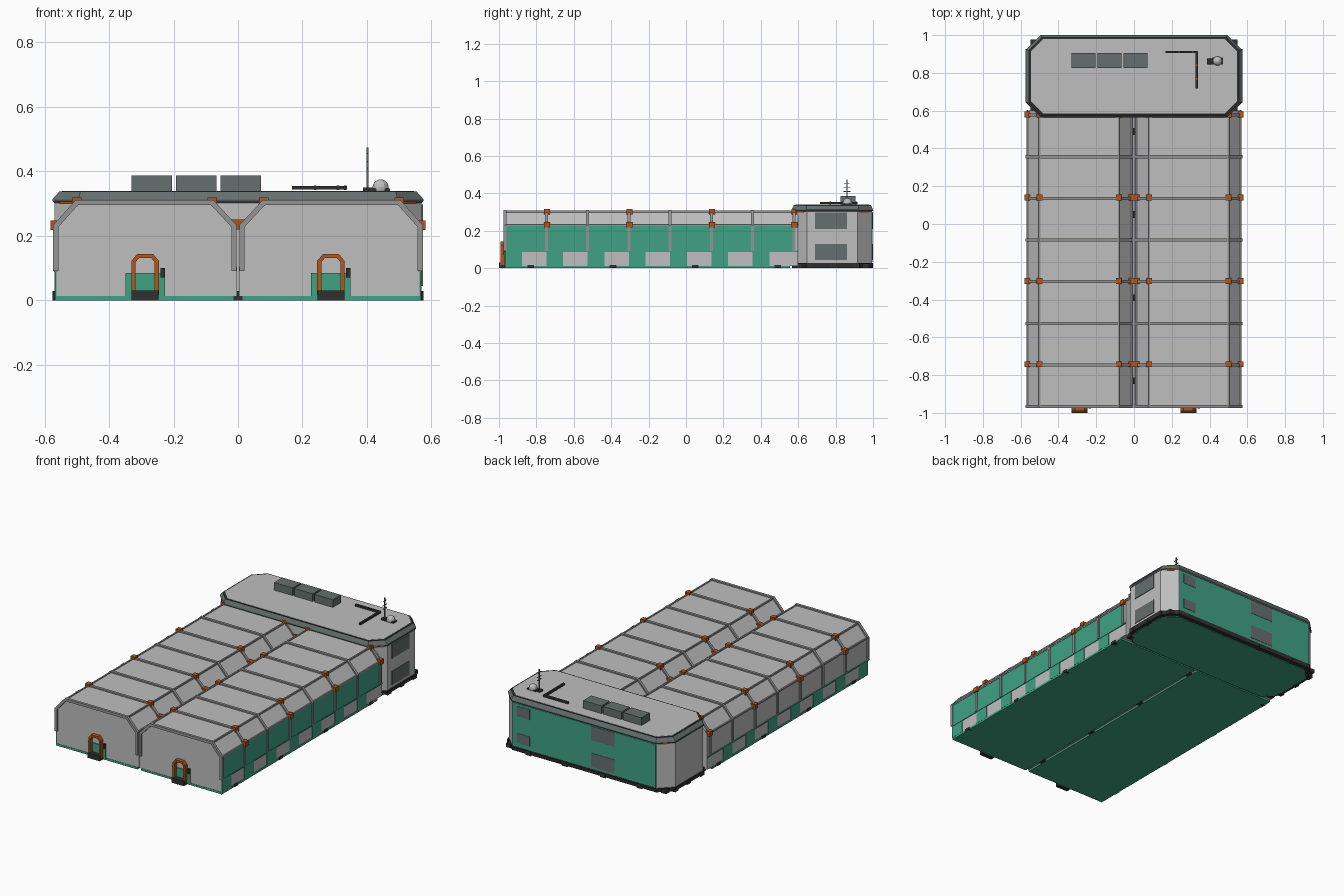
import bpy, bmesh, math
from mathutils import Vector, Matrix

if "Cube" in bpy.data.objects:
    bpy.data.objects.remove(bpy.data.objects["Cube"])


def material(name, *rgb):
    m = bpy.data.materials.new(name)
    m.use_nodes = True
    m.diffuse_color = (*rgb, 1)
    m.node_tree.nodes["Principled BSDF"].inputs["Base Color"].default_value = (*rgb, 1)
    return m


GREY = material("light grey panel", .52, .52, .52)
STEEL = material("steel grey", .30, .30, .30)
TRIM = material("slate trim", .13, .16, .155)
GREEN = material("sea green", .05, .36, .23)
ORANGE = material("burnt orange", .46, .09, .01)
BLACK = material("black", .03, .03, .03)


class Part:
    """Collects simple solids into one object."""

    def __init__(self, name, mat):
        self.name, self.mat, self.bm = name, mat, bmesh.new()

    def box(self, x0, x1, y0, y1, z0, z1):
        mat = Matrix.Translation(((x0 + x1) / 2, (y0 + y1) / 2, (z0 + z1) / 2))
        bmesh.ops.create_cube(self.bm, size=1, matrix=mat @ Matrix.Diagonal(
            (abs(x1 - x0), y1 - y0, z1 - z0, 1)))
        return self

    def block(self, x, y, z, sx, sy, sz):
        return self.box(x - sx / 2, x + sx / 2, y - sy / 2, y + sy / 2, z - sz / 2, z + sz / 2)

    def beams(self, points, w):
        # square bar following a list of points
        for a, b in zip(points, points[1:]):
            a, b = Vector(a), Vector(b)
            d = b - a
            rot = d.to_track_quat('Z', 'Y').to_matrix().to_4x4()
            bmesh.ops.create_cube(self.bm, size=1, matrix=Matrix.Translation((a + b) / 2) @ rot @
                                  Matrix.Diagonal((w, w, d.length + w * .5, 1)))
        return self

    def loft(self, rings):
        # stacked rings with equal point counts, capped at both ends
        vs = [[self.bm.verts.new(p) for p in r] for r in rings]
        n = len(vs[0])
        for lo, hi in zip(vs, vs[1:]):
            for i in range(n):
                j = (i + 1) % n
                self.bm.faces.new((lo[i], lo[j], hi[j], hi[i]))
        self.bm.faces.new(vs[0][::-1])
        self.bm.faces.new(vs[-1])
        return self

    def done(self):
        bmesh.ops.recalc_face_normals(self.bm, faces=self.bm.faces)
        me = bpy.data.meshes.new(self.name)
        self.bm.to_mesh(me)
        self.bm.free()
        me.materials.append(self.mat)
        ob = bpy.data.objects.new(self.name, me)
        bpy.context.collection.objects.link(ob)
        return ob


FRONT, BACK = -.965, .60
RIBS = [-.967 + .2205 * i for i in range(8)]
# half-tunnel outline from the valley to the outer wall
ARCH = [(.012, .095), (.012, .23), (.08, .303), (.50, .303), (.565, .23), (.565, .095)]

# Twin long halls, mirrored about the valley
for s, side in ((1, "left"), (-1, "right")):
    outline = [(.003, .012), (.003, .09)] + ARCH[1:5] + [(.565, .012)]
    Part(side + "_hall", GREY).loft(
        [[(s * x, y, z) for x, z in outline] for y in (FRONT, BACK)]).done()
    Part(side + "_floor", GREEN).box(s * .012, s * .567, FRONT - .002, .556, 0, .013).done()

    ribs = Part(side + "_ribs", STEEL)
    clamps = Part(side + "_clamps", ORANGE)
    for i, y in enumerate(RIBS):
        ribs.beams([(s * x, y, z) for x, z in ARCH], .016)
        if i % 2:
            for x, z in ((.566, .233), (.50, .303), (.08, .303), (.014, .235)):
                clamps.block(s * x, y + .004, z, .03, .031, .03)
    for x, z in ARCH[1:5]:
        ribs.beams([(s * x, FRONT, z), (s * x, BACK, z)], .009)
    ribs.done()
    clamps.done()

    # Long-side cladding: a thin ledge line, wall panels and low patches
    Part(side + "_ledge", GREEN).box(s * .56, s * .57, FRONT, BACK, .087, .094).done()
    clad = Part(side + "_green_panels", GREEN)
    for i, (a, b) in enumerate(zip(RIBS, RIBS[1:])):
        if s > 0:
            clad.box(s * .563, s * .568, a, b, .094, .225)
        clad.box(s * .563, s * .568, a, a + .09, .012, .087)
    clad.done()

    # Front entrance
    cx = .288 * s
    Part(side + "_door_plate", GREEN).box(cx - .061, cx + .061, -.970, -.962, .008, .085).done()
    arch = [(-.036, .02), (-.036, .120), (-.022, .137), (.022, .137), (.036, .120), (.036, .02)]
    frame = Part(side + "_door_frame", ORANGE)
    for y in (-.985, -.973):
        frame.beams([(cx + x, y, z) for x, z in arch], .0125)
    frame.done()
    Part(side + "_door_step", BLACK).box(cx - .042, cx + .042, -1, -.96, 0, .03).done()
    Part(side + "_door_panel", BLACK).box(cx + .047, cx + .061, -.976, -.962, .07, .10).done()

# Feet below both halls
feet = Part("hall_feet", BLACK)
for x in (-.557, 0, .557):
    for y in (-.83, -.39, .05, .49):
        feet.block(x, y, .008, .026, .036, .016)
feet.done()


def octagon(inset, z, x=.575, y0=.565, y1=1., c=.08):
    # chamfered rectangle at height z
    x, y0, y1, c = x - inset, y0 + inset, y1 - inset, c - inset * .586
    return [(-x + c, y0, z), (x - c, y0, z), (x, y0 + c, z), (x, y1 - c, z),
            (x - c, y1, z), (-x + c, y1, z), (-x, y1 - c, z), (-x, y0 + c, z)]


def deck(z0, z1, x, y0, y1):
    # roof layer, set in further at its ends than along its length
    return [octagon(0, z, x, y0, y1, .066) for z in (z0, z1)]


# Rear block: plinth, walls, sloped eave and roof deck
Part("block_underside", GREEN).loft(
    [octagon(0, z, .55, .566, .97, .07) for z in (0, .012)]).done()
Part("block_plinth", BLACK).loft([octagon(.004, .004), octagon(0, .028)]).done()
Part("block_walls", GREY).loft([octagon(.006, .02), octagon(.006, .315)]).done()
Part("block_eave", TRIM).loft([octagon(.005, .302), octagon(0, .308), octagon(0, .314)] +
                              deck(.336, .3365, .555, .576, .988)[:1]).done()
Part("roof_seam", BLACK).loft(deck(.33, .338, .555, .576, .988)).done()
Part("roof_deck", GREY).loft(deck(.33, .3395, .546, .585, .980)).done()
Part("back_panel", GREEN).box(-.49, .49, .988, .997, .03, .300).done()

# Windows: two rows at the left end and across the back
windows = Part("block_windows", TRIM)
for z0, z1 in ((.045, .13), (.210, .297)):
    windows.box(.565, .573, .69, .86, z0, z1)
    windows.box(-.21, -.05, .99, .999, z0, z1)
    windows.box(.37, .46, .99, .999, z0 + .012, z1 - .012)
windows.done()

feet = Part("block_feet", BLACK)
for x in (-.38, -.13, .13, .38):
    feet.block(x, .985, .012, .035, .03, .024)
for s in (1, -1):
    for y in (.66, .79, .91):
        feet.block(s * .56, y, .012, .03, .035, .024)
    for y in (.605, .96):
        feet.block(s * .53, y, .012, .035, .035, .024)
feet.done()

# Orange strips under the eave on the corner chamfers
marks = Part("eave_markers", ORANGE)
for s in (1, -1):
    for y, t in ((.609, 1), (.956, -1)):
        marks.beams([(s * (.531 - .018), y - t * .018, .302),
                     (s * (.531 + .018), y + t * .018, .302)], .008)
    marks.block(s * .075, .57, .308, .012, .01, .012)
marks.done()

# Rooftop equipment
units = Part("roof_units", TRIM)
for x in (-.267, -.13, .008):
    units.block(x, .865, .362, .126, .08, .05)
units.done()
Part("roof_pipe", BLACK).beams([(.17, .91, .349), (.332, .91, .349), (.332, .72, .349)],
                               .012).done()
clips = Part("pipe_clips", ORANGE)
for x, y in ((.24, .91), (.31, .91), (.332, .84), (.332, .77)):
    clips.block(x, y, .349, .008, .008, .014)
clips.done()
Part("mast_base", BLACK).block(.402, .86, .344, .03, .03, .012).block(
    .442, .863, .342, .06, .035, .01).done()
mast = Part("mast", TRIM).beams([(.402, .86, .34), (.402, .86, .473)], .006)
for z, r in ((.41, .018), (.43, .018), (.455, .014)):
    mast.beams([(.402, .86 - r, z), (.402, .86 + r, z)], .004)
mast.done()
dome = Part("radar_dome", GREY)
bmesh.ops.create_uvsphere(dome.bm, u_segments=12, v_segments=8, radius=.025,
                          matrix=Matrix.Translation((.442, .863, .350)))
dome.done()
